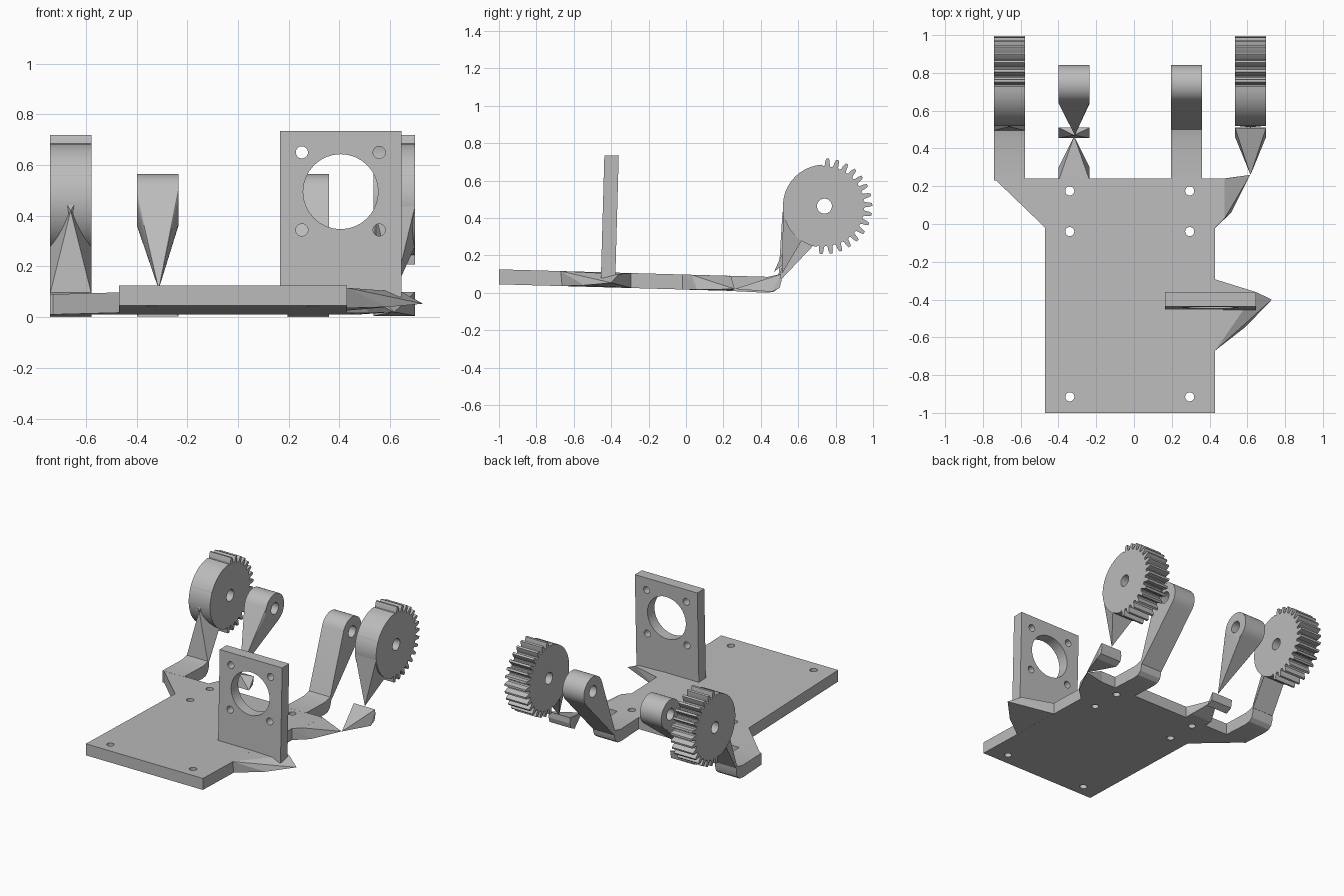
import bpy, bmesh, math
from mathutils import Vector

cube = bpy.data.objects.get("Cube")
if cube:
    bpy.data.objects.remove(cube, do_unlink=True)

grey = bpy.data.materials.new("plain_grey")
grey.use_nodes = True
grey.diffuse_color = (0.5, 0.5, 0.5, 1)
grey.node_tree.nodes["Principled BSDF"].inputs["Base Color"].default_value = (0.5, 0.5, 0.5, 1)

TILT = -0.028       # slope of the base plate along y
THICK = 0.08
AXLE_Y, AXLE_Z = 0.74, 0.463
HALF = 0.082        # half width of every arm


def top_z(y):
    return 0.097 + TILT * y


def finish(name, bm):
    bmesh.ops.recalc_face_normals(bm, faces=bm.faces)
    mesh = bpy.data.meshes.new(name)
    bm.to_mesh(mesh)
    bm.free()
    mesh.materials.append(grey)
    obj = bpy.data.objects.new(name, mesh)
    bpy.context.collection.objects.link(obj)
    return obj


def prism(name, outline, place, a, b):
    """Extrude a 2D outline from depth a to depth b."""
    bm = bmesh.new()
    low, high = [[bm.verts.new(place(u, v, w)) for u, v in outline] for w in (a, b)]
    bm.faces.new(low)
    bm.faces.new(high)
    for i in range(len(low)):
        j = (i + 1) % len(low)
        bm.faces.new((low[i], low[j], high[j], high[i]))
    return finish(name, bm)


def hull(name, points):
    bm = bmesh.new()
    for p in points:
        bm.verts.new(p)
    bmesh.ops.convex_hull(bm, input=bm.verts)
    loose = [v for v in bm.verts if not v.link_faces]
    bmesh.ops.delete(bm, geom=loose, context='VERTS')
    bmesh.ops.dissolve_limit(bm, angle_limit=0.01, verts=bm.verts, edges=bm.edges)
    return finish(name, bm)


def circle(u, v, r, n=32):
    return [(u + r * math.cos(math.tau * i / n), v + r * math.sin(math.tau * i / n)) for i in range(n)]


def across_x(u, v, w):
    return Vector((w, u, v))


def flat(u, v, w):
    return Vector((u, v, top_z(v) + w))


def upright(u, v, w):
    return Vector((u, w - TILT * v, v))


def drill(obj, holes, place, a, b):
    """Cut round through-holes (u, v, radius)."""
    for u, v, r in holes:
        cutter = prism("hole_cutter", circle(u, v, r), place, a, b)
        cutter.hide_render = True
        mod = obj.modifiers.new("hole", 'BOOLEAN')
        mod.operation, mod.solver, mod.object = 'DIFFERENCE', 'EXACT', cutter
        bpy.context.view_layer.objects.active = obj
        bpy.ops.object.modifier_apply(modifier=mod.name)
        bpy.data.objects.remove(cutter, do_unlink=True)


def smooth(obj):
    bpy.ops.object.select_all(action='DESELECT')
    obj.select_set(True)
    bpy.context.view_layer.objects.active = obj
    bpy.ops.object.shade_smooth_by_angle(angle=math.radians(20))


def wide(x, pairs):
    """Points given in side profile, repeated on both edges of an arm."""
    return [(x + s * HALF, y, z) for y, z in pairs for s in (-1, 1)]


# Base plate with its six screw holes
base = prism("base_plate", [(-0.47, -1), (0.43, -1), (0.43, -0.02), (0.48, 0.03), (0.48, 0.24),
                            (-0.74, 0.24), (-0.47, -0.02)], flat, -THICK, 0)
drill(base, [(x, y, 0.024) for x in (-0.34, 0.295) for y in (-0.915, -0.04, 0.175)], flat, -0.2, 0.1)
smooth(base)

# Pointed side lug under the bracket
hull("side_lug", [(0.42, -0.67, top_z(-0.67)), (0.42, -0.67, top_z(-0.67) - THICK),
                  (0.42, -0.29, top_z(-0.29)), (0.42, -0.29, top_z(-0.29) - THICK),
                  (0.43, -0.67, top_z(-0.67)), (0.59, -0.545, 0.04),
                  (0.645, -0.36, 0.1), (0.73, -0.4, 0.053)])

# Pointed rear corner of the plate
hull("rear_corner", [(0.43, -0.02, top_z(0)), (0.43, -0.02, 0.017), (0.47, 0.24, 0.09), (0.47, 0.24, 0.01),
                     (0.48, 0.03, 0.096), (0.48, 0.24, 0.09), (0.515, 0.06, 0.016), (0.615, 0.26, 0.02)])

# Upright bracket with a large opening and four screw holes
bracket = prism("bracket", [(0.165, 0.08), (0.645, 0.08), (0.645, 0.735), (0.165, 0.735)],
                upright, -0.457, -0.38)
drill(bracket, [(0.405, 0.495, 0.148)] +
      [(x, z, 0.024) for x in (0.252, 0.557) for z in (0.344, 0.65)], upright, -0.6, -0.2)
smooth(bracket)

# Gears: toothed on the rear half, plain on the front half
TEETH, PITCH = 16, math.radians(12)
gear_outline = []


def polar(angle, r):
    gear_outline.append((AXLE_Y + r * math.cos(angle), AXLE_Z + r * math.sin(angle)))


for t in range(TEETH):
    mid = math.radians(-94) + t * PITCH
    for part, r in ((-0.45, 0.212), (-0.3, 0.218), (-0.23, 0.24), (-0.13, 0.256),
                    (0.13, 0.256), (0.23, 0.24), (0.3, 0.218), (0.45, 0.212)):
        polar(mid + part * PITCH, r)
first = math.radians(-94) + (TEETH - 0.4) * PITCH
last = math.radians(360 - 94) - 0.6 * PITCH
for i in range(21):
    polar(first + (last - first) * i / 20, 0.222)

for side, x in (("right", -0.66), ("left", 0.617)):
    gear = prism(side + "_gear", gear_outline, across_x, x - HALF, x + HALF)
    drill(gear, [(AXLE_Y, AXLE_Z, 0.04)], across_x, x - 0.2, x + 0.2)
    smooth(gear)

# Strips that run back from the plate and curl up
strip = [(0.23, 0.01), (0.43, 0.0), (0.47, 0.005), (0.495, 0.025), (0.505, 0.055),
         (0.507, 0.1), (0.44, 0.085), (0.23, 0.091)]
for name, x in (("right_outer_strip", -0.66), ("left_inner_strip", 0.278)):
    smooth(prism(name, strip, across_x, x - HALF, x + HALF))

# Right outer arm, waisted in the middle
x = -0.66
hull("right_outer_arm_upper", wide(x, [(0.54, 0.56), (0.62, 0.28), (0.64, 0.45)]) + [(x, 0.515, 0.42)])
hull("right_outer_arm_lower", wide(x, [(0.495, 0.09), (0.508, 0.09), (0.62, 0.28)]) + [(x, 0.515, 0.42)])

# Left outer arm, narrowing to a point, and its loose curled end
x = 0.617
hull("left_outer_arm", wide(x, [(0.54, 0.56), (0.52, 0.44), (0.62, 0.28), (0.64, 0.45)]) + [(x, 0.512, 0.1)])
hull("left_outer_curl", wide(x, [(0.46, 0.005), (0.5, 0.025), (0.51, 0.06), (0.508, 0.1)]) + [(x, 0.26, 0.02)])

# Inner arms with round bored ends
boss = [(y, z) for y, z in circle(AXLE_Y, AXLE_Z, 0.102)]
for name, x, foot in (("left_inner_arm", 0.278, wide(0.278, [(0.497, 0.09), (0.508, 0.07)])),
                      ("right_inner_arm", -0.317, [(-0.313, 0.47, 0.11)])):
    arm = hull(name, wide(x, boss) + foot)
    drill(arm, [(AXLE_Y, AXLE_Z, 0.04)], across_x, x - 0.2, x + 0.2)
    smooth(arm)

# Right inner stub and its loose curled end
x = -0.317
hull("right_inner_stub", wide(x, [(0.23, 0.01), (0.23, 0.09), (0.3, 0.01)]) + [(x, 0.465, 0.08)])
hull("right_inner_curl", wide(x, [(0.455, 0.003), (0.5, 0.025), (0.51, 0.08)]) + [(x, 0.47, 0.09)])
